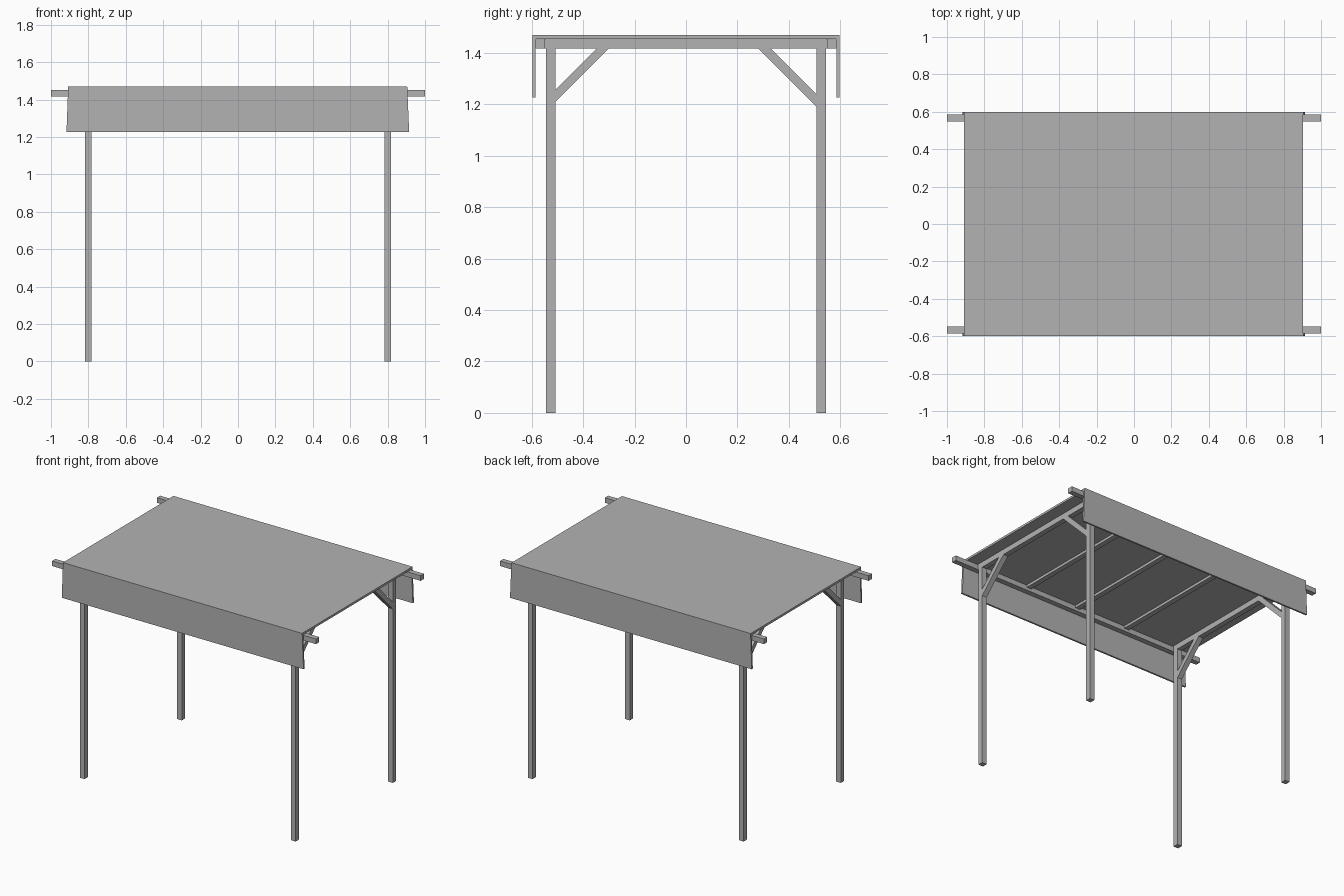
import bpy
import bmesh

cube = bpy.data.objects.get("Cube")
if cube:
    bpy.data.objects.remove(cube, do_unlink=True)

grey = bpy.data.materials.new("plain grey")
grey.use_nodes = True
color = (0.45, 0.45, 0.45, 1)
grey.diffuse_color = color
grey.node_tree.nodes["Principled BSDF"].inputs["Base Color"].default_value = color


def prism(name, base, offset):
    """Extrude a polygon of 3D points by an offset."""
    bm = bmesh.new()
    face = bm.faces.new([bm.verts.new(p) for p in base])
    side = bmesh.ops.extrude_face_region(bm, geom=[face], use_keep_orig=True)
    verts = [g for g in side["geom"] if isinstance(g, bmesh.types.BMVert)]
    bmesh.ops.translate(bm, verts=verts, vec=offset)
    bmesh.ops.recalc_face_normals(bm, faces=bm.faces)
    mesh = bpy.data.meshes.new(name)
    bm.to_mesh(mesh)
    bm.free()
    mesh.materials.append(grey)
    obj = bpy.data.objects.new(name, mesh)
    bpy.context.collection.objects.link(obj)
    return obj


def box(name, x, y, z):
    base = [(x[0], y[0], z[0]), (x[1], y[0], z[0]),
            (x[1], y[1], z[0]), (x[0], y[1], z[0])]
    return prism(name, base, (0, 0, z[1] - z[0]))


def around(center, width):
    return (center - width / 2, center + width / 2)


W = 0.036        # timber width
UNDER = 1.417    # underside of the beams
TOP = 1.455      # underside of the canopy
POST_X, POST_Y = 0.8, 0.526

for side, sx in (("left", 1), ("right", -1)):
    # Cross beam joining the front and back posts
    box(f"{side}_cross_beam", around(sx * POST_X, W), (-0.548, 0.548), (UNDER, TOP))
    for end, sy, low in (("front", -1, 1.21), ("back", 1, 1.192)):
        box(f"{end}_{side}_post", around(sx * POST_X, W),
            around(sy * POST_Y, W), (0, UNDER))
        # Diagonal brace, cut flush with the post and the beam
        inner = POST_Y - W / 2
        run, cut = UNDER - low, 0.047
        yz = [(inner, low), (inner - run, UNDER),
              (inner - run + cut, UNDER), (inner, low + cut)]
        x0 = sx * POST_X - W / 2
        prism(f"{end}_{side}_brace", [(x0, sy * y, z) for y, z in yz], (W, 0, 0))

for end, sy in (("front", -1), ("back", 1)):
    # Long beam projecting past the canopy
    box(f"{end}_long_beam", (-1, 1), around(sy * 0.567, W), (UNDER, 1.452))
    # Hanging cloth flap, slightly wider at the bottom
    outer = sy * 0.598
    prism(f"{end}_valance",
          [(-0.917, outer, 1.227), (0.915, outer, 1.227),
           (0.905, outer, 1.468), (-0.908, outer, 1.468)],
          (0, -sy * 0.012, 0))

# Thin rafters under the cloth
for i, x in enumerate((-0.4, 0, 0.4)):
    box(f"rafter_{i + 1}", around(x, W), (-0.55, 0.55), (1.437, TOP))

box("canopy_top", (-0.908, 0.904), (-0.598, 0.598), (TOP, 1.47))
